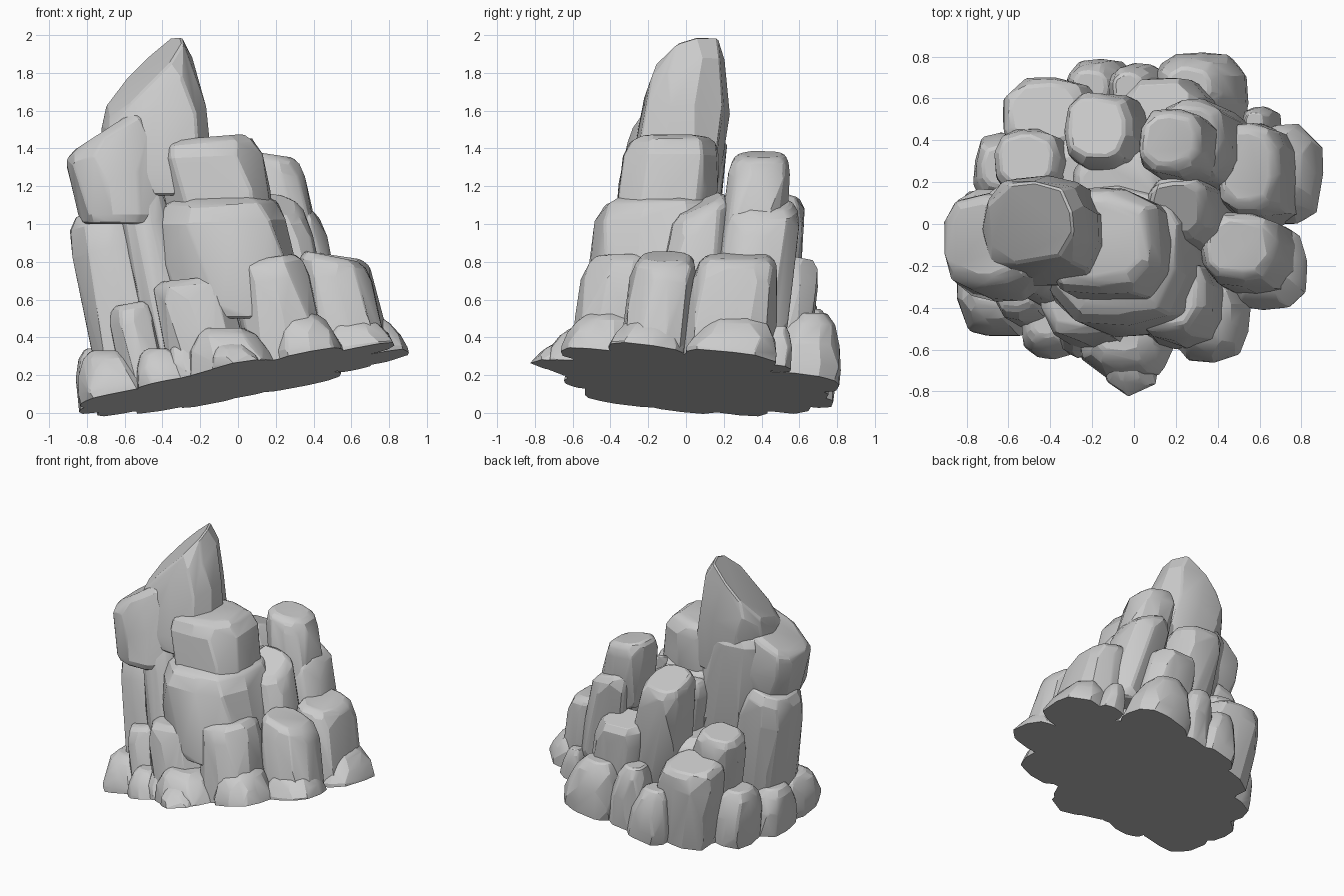
import bpy, bmesh, math, random
from mathutils import Vector

cube = bpy.data.objects.get("Cube")
if cube:
    bpy.data.objects.remove(cube)
random.seed(7)

stone = bpy.data.materials.new("grey_stone")
stone.use_nodes = True
stone.diffuse_color = (0.6, 0.6, 0.6, 1)
stone.node_tree.nodes["Principled BSDF"].inputs["Base Color"].default_value = (0.6, 0.6, 0.6, 1)

LEAN = Vector((-0.2, 0.12))          # sideways drift of every column per unit height


def ground(x, y):
    """Height of the sloping underside."""
    return 0.17 - LEAN.x * x - LEAN.y * y


# Ring profiles: (height fraction, width) from bottom to top
BLOCK = [(0, .93), (.1, .99), (.45, 1), (.8, .97), (.94, .88), (1, .7)]
MOUND = [(0, 1), (.3, .99), (.58, .89), (.85, .7), (1, .46)]
SPIRE = [(0, .92), (.2, 1), (.6, 1), (.85, .92), (1, .76)]


def rock(name, x, y, rx, ry, top, bottom=None, slope=(0, 0), rings=BLOCK, sides=11):
    """Faceted convex boulder with a leaning axis and a sloped top."""
    grounded = bottom is None
    if grounded:
        bottom = ground(x, y) - 0.04
    bm = bmesh.new()
    turn = random.uniform(0, math.tau)
    for t, width in rings:
        z = bottom + t * (top - bottom)
        drift = LEAN * (t - 0.5) * (top - bottom)
        for i in range(sides):
            a = turn + math.tau * (i + random.uniform(-.25, .25)) / sides
            c, s = math.cos(a), math.sin(a)
            r = width * (abs(c) ** 3 + abs(s) ** 3) ** (-1 / 3) * random.uniform(.95, 1.03)
            dx, dy = rx * r * c, ry * r * s
            lift = t * t * (slope[0] * dx + slope[1] * dy)
            if grounded:             # lowest rings follow the sloping underside
                lift -= (1 - t) * (LEAN.x * dx + LEAN.y * dy)
            bm.verts.new((x + drift.x + dx, y + drift.y + dy, z + lift))
    bmesh.ops.convex_hull(bm, input=bm.verts)
    loose = [v for v in bm.verts if not v.link_faces]
    bmesh.ops.delete(bm, geom=loose, context='VERTS')
    if grounded:                     # slice flat along the underside
        cut = bmesh.ops.bisect_plane(bm, geom=bm.verts[:] + bm.edges[:] + bm.faces[:],
                                     plane_co=(0, 0, ground(0, 0)),
                                     plane_no=(-LEAN.x, -LEAN.y, -1), clear_outer=True)
        rim = [e for e in cut["geom_cut"] if isinstance(e, bmesh.types.BMEdge)]
        bmesh.ops.contextual_create(bm, geom=rim)
    bmesh.ops.dissolve_limit(bm, angle_limit=math.radians(7), verts=bm.verts, edges=bm.edges)
    bmesh.ops.recalc_face_normals(bm, faces=bm.faces)
    # Softened stone edges
    bmesh.ops.bevel(bm, geom=[e for e in bm.edges if e.is_manifold and e.calc_face_angle() > .5
                              and not (grounded and min(v.co.z - ground(v.co.x, v.co.y) for v in e.verts) < .01)],
                    offset=.012, segments=1, affect='EDGES', clamp_overlap=True)
    mesh = bpy.data.meshes.new(name)
    bm.to_mesh(mesh)
    bm.free()
    mesh.materials.append(stone)
    obj = bpy.data.objects.new(name, mesh)
    bpy.context.collection.objects.link(obj)
    bpy.ops.object.select_all(action='DESELECT')
    bpy.context.view_layer.objects.active = obj
    obj.select_set(True)
    bpy.ops.object.shade_smooth_by_angle(angle=math.radians(18))


# Tall spire and the columns that carry it
rock("spire", -.43, -.03, .27, .25, 1.79, 1.15, (.95, .4), SPIRE)
rock("spire_column", -.41, -.02, .25, .2, 1.48, .4)
rock("left_upper_block", -.65, -.1, .24, .25, 1.5, 1.0, (.65, 0))
rock("left_lower_block", -.61, -.1, .21, .24, 1.08, None, (.3, 0))
rock("left_narrow_column", -.44, -.23, .13, .14, 1.24, .3, (.2, 0))

# Stacked blocks at the front
rock("front_top_block", -.12, -.1, .29, .27, 1.46, .95, (.08, 0))
rock("front_middle_block", -.05, -.16, .36, .35, 1.14, .5, (.06, 0))
rock("front_low_left_block", -.2, -.35, .22, .24, .71, None, (.1, 0))
rock("front_low_right_block", .21, -.37, .21, .21, .82, None, (.15, 0))

# Stepped columns on the left flank and at the back
rock("side_front_block", .55, -.14, .2, .18, .83, None, (-.2, 0))
rock("side_back_block", .6, .24, .17, .24, .83, None, (-.15, 0))
rock("side_inner_column", .27, .04, .17, .17, 1.11, .4, (-.2, .45))
rock("side_middle_column", .34, .37, .18, .21, 1.11, .4, (-.3, 0))
rock("side_top_column", .22, .37, .17, .17, 1.37, .85, (-.15, 0))
rock("back_tall_column", -.09, .41, .19, .2, 1.18, .3, (0, -.3))
rock("back_low_column", .2, .52, .2, .16, .83, None, (0, -.2))
rock("back_wide_block", -.37, .49, .23, .2, .63, None, (0, -.2))
rock("back_step_block", -.44, .26, .18, .17, .8, None, (.1, -.1))
rock("core_lower", 0, .05, .48, .45, .7)
rock("core_upper", -.02, .15, .25, .2, 1.08, .5)
rock("base_slab", 0, 0, .66, .61, .3, None, (.2, -.12), MOUND, 20)

# Ring of low boulders round the foot: x, y, width, depth, top
FOOT = [(-.66, -.3, .2, .23, .33), (-.4, -.47, .15, .17, .34), (-.25, -.48, .14, .15, .38),
        (-.05, -.53, .23, .21, .45), (.35, -.44, .19, .21, .53), (.62, -.2, .2, .2, .5),
        (.7, .25, .19, .24, .51), (.6, .47, .09, .1, .46), (.3, .63, .22, .2, .53),
        (.02, .62, .15, .16, .55), (-.17, .63, .17, .17, .43), (-.6, .25, .18, .21, .4),
        (-.7, -.02, .17, .2, .34)]
for n, (x, y, rx, ry, top) in enumerate(FOOT):
    rock(f"foot_boulder_{n + 1}", x, y, rx, ry, top, rings=MOUND)
rock("front_left_foot", -.52, -.28, .13, .2, .58, None, (.2, 0))
rock("front_pointed_foot", -.02, -.63, .14, .19, .39, None, (0, .3), MOUND, 7)
